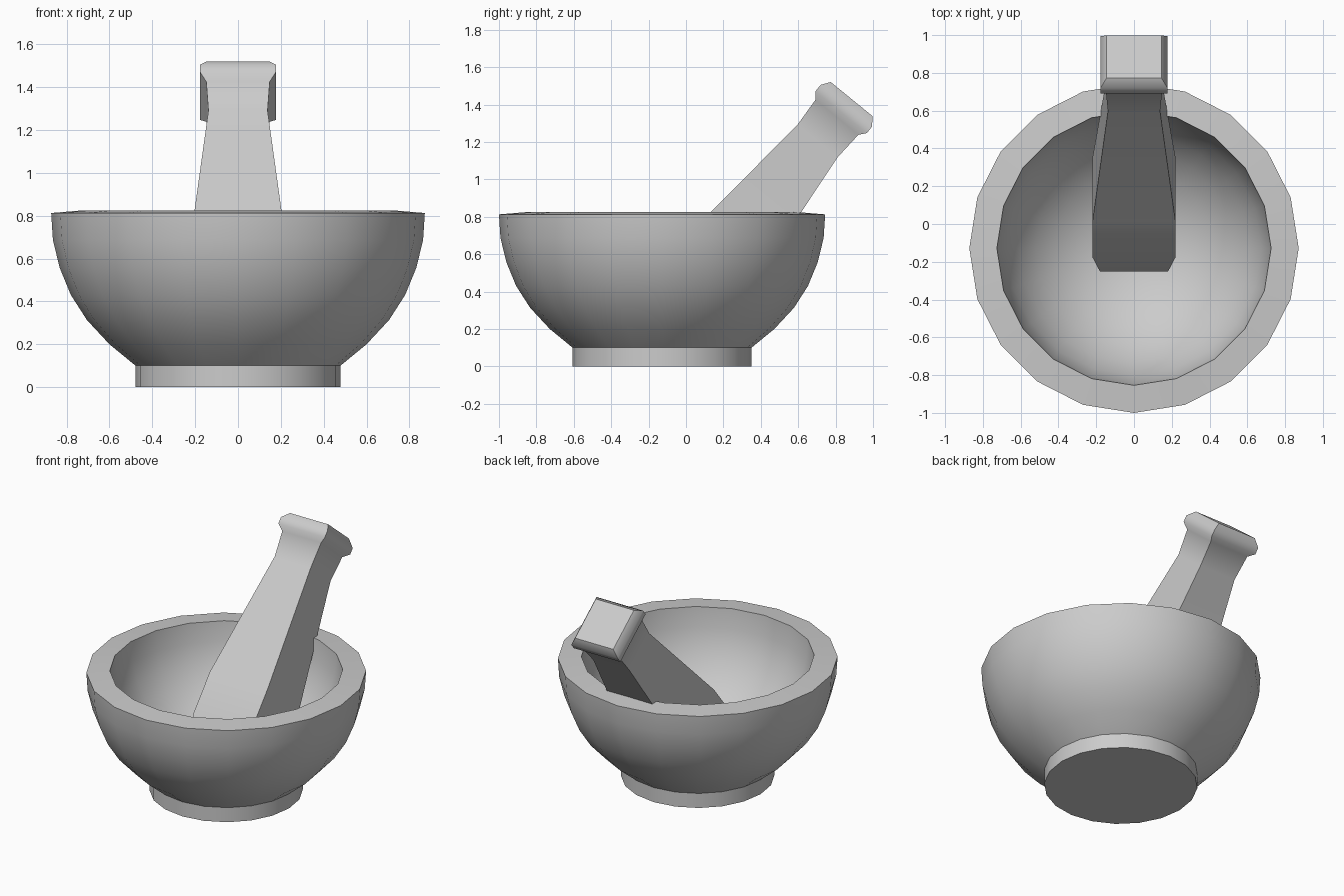
import bpy, bmesh, math
from mathutils import Matrix, Vector

cube = bpy.data.objects.get("Cube")
if cube:
    bpy.data.objects.remove(cube, do_unlink=True)

# single stone colour
stone = bpy.data.materials.new("grey stone")
stone.use_nodes = True
GREY = (0.6, 0.6, 0.6, 1.0)
stone.diffuse_color = GREY
stone.node_tree.nodes["Principled BSDF"].inputs["Base Color"].default_value = GREY


def loft(name, profile, sides, turn, matrix, angle):
    """Stack regular polygon rings (radius, height), capping both ends."""
    bm = bmesh.new()
    rings = []
    for r, h in profile:
        rings.append([bm.verts.new((r * math.cos(turn + math.tau * i / sides),
                                    r * math.sin(turn + math.tau * i / sides), h))
                      for i in range(sides)])
    for a, b in zip(rings, rings[1:]):
        for i in range(sides):
            j = (i + 1) % sides
            bm.faces.new((a[i], a[j], b[j], b[i]))
    bm.faces.new(rings[0])
    bm.faces.new(rings[-1])
    bmesh.ops.recalc_face_normals(bm, faces=bm.faces)
    mesh = bpy.data.meshes.new(name)
    bm.to_mesh(mesh)
    bm.free()
    mesh.materials.append(stone)
    obj = bpy.data.objects.new(name, mesh)
    bpy.context.collection.objects.link(obj)
    obj.matrix_world = matrix
    bpy.ops.object.select_all(action='DESELECT')
    obj.select_set(True)
    bpy.context.view_layer.objects.active = obj
    bpy.ops.object.shade_smooth_by_angle(angle=math.radians(angle))
    return obj


# bowl: foot, rounded outside, sloped rim, then the round hollow
outside = [(0.478, 0.0), (0.478, 0.1), (0.6, 0.2), (0.705, 0.313), (0.78, 0.43),
           (0.832, 0.556), (0.864, 0.687), (0.872, 0.813)]
hollow = [(0.726 * math.cos(t), 0.825 - 0.7 * math.sin(t))
          for t in (math.radians(a) for a in range(0, 89, 11))]
loft("mortar_bowl", outside + hollow, 20, math.pi / 2,
     Matrix.Translation((0, -0.128, 0)), 32)

# pestle: square section, (half width, distance along axis below the top)
pestle = [(0.18, -1.58), (0.22, -1.41), (0.22, -1.118), (0.138, -0.29),
          (0.148, -0.125), (0.177, -0.09), (0.177, -0.046), (0.145, 0.0)]
root2 = math.sqrt(2)
lean = Matrix.Rotation(math.radians(-39.2), 4, 'X')
loft("pestle", [(w * root2, h) for w, h in pestle], 4, math.pi / 4,
     Matrix.Translation((0, 0.886, 1.429)) @ lean, 52)
